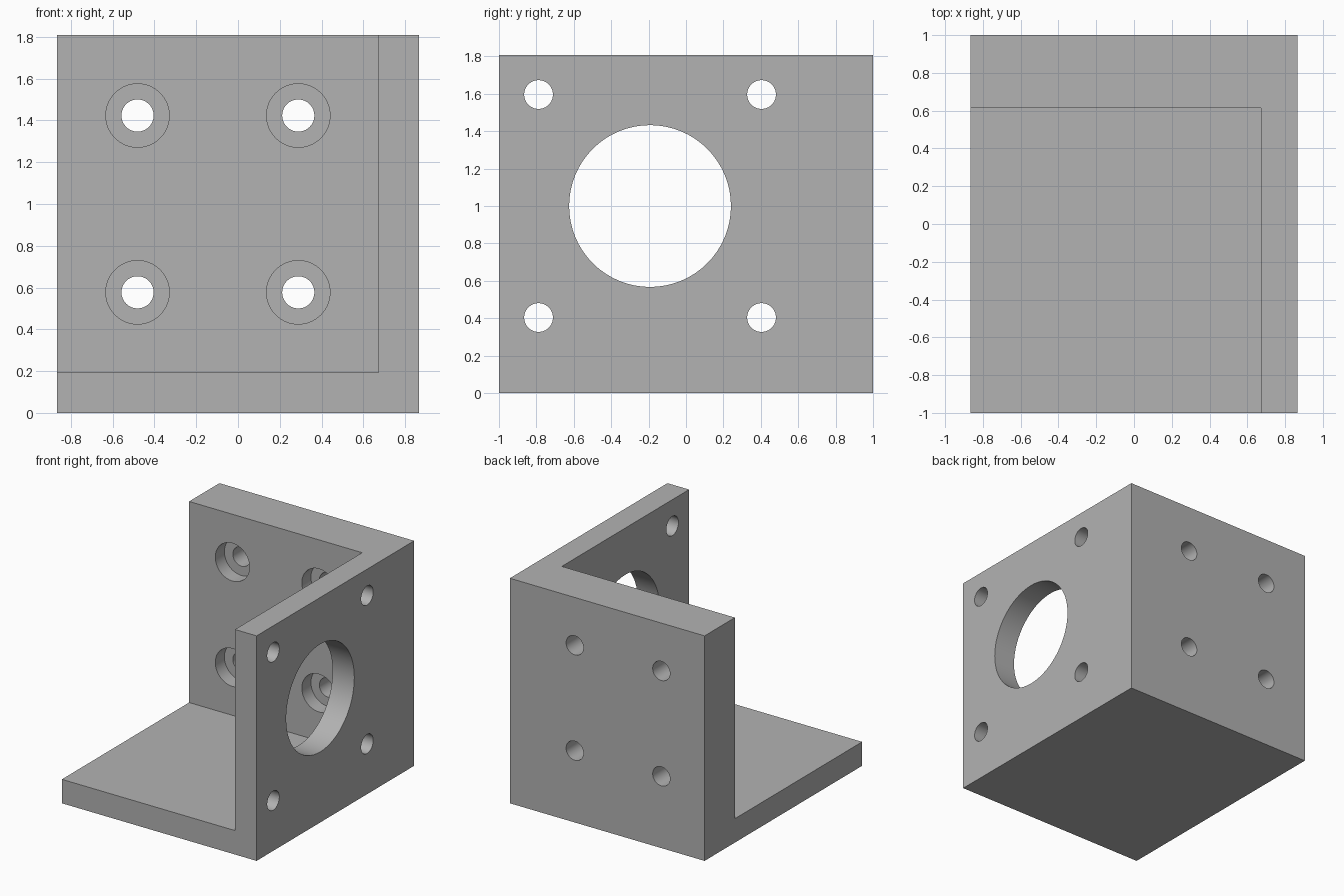
import bpy
import math

cube = bpy.data.objects.get("Cube")
if cube:
    bpy.data.objects.remove(cube, do_unlink=True)

MM = 2 / 104                     # one millimetre in scene units
WIDTH, DEPTH, HEIGHT = 90 * MM, 104 * MM, 94 * MM
WALL, BACK = 10 * MM, 20 * MM    # base and side wall, thick back wall
X0, Y0 = -WIDTH / 2, -DEPTH / 2

grey = bpy.data.materials.new("plain grey")
grey.use_nodes = True
colour = (0.448, 0.448, 0.448, 1)
grey.diffuse_color = colour
grey.node_tree.nodes["Principled BSDF"].inputs["Base Color"].default_value = colour


def box(name, low, high):
    centre = [(a + b) / 2 for a, b in zip(low, high)]
    bpy.ops.mesh.primitive_cube_add(size=1, location=centre)
    obj = bpy.context.object
    obj.name = name
    obj.scale = [b - a for a, b in zip(low, high)]
    bpy.ops.object.transform_apply(location=True, rotation=False, scale=True)
    obj.data.materials.append(grey)
    return obj


def cylinder(name, centre, radius, length, rotation):
    bpy.ops.mesh.primitive_cylinder_add(vertices=64, radius=radius, depth=length,
                                        location=centre, rotation=rotation)
    obj = bpy.context.object
    obj.name = name
    obj.data.materials.append(grey)
    return obj


def cut(body, cutter):
    cutter.hide_render = True
    bpy.context.view_layer.objects.active = body
    mod = body.modifiers.new("cut", "BOOLEAN")
    mod.operation = "DIFFERENCE"
    mod.solver = "EXACT"
    mod.object = cutter
    bpy.ops.object.modifier_apply(modifier=mod.name)
    bpy.data.objects.remove(cutter, do_unlink=True)


# Three-sided corner: solid block with its inner room removed
bracket = box("corner_bracket", (X0, Y0, 0), (-X0, -Y0, HEIGHT))
inner_x, inner_y = -X0 - WALL, -Y0 - BACK
cut(bracket, box("room_cutter", (X0 - 1, Y0 - 1, WALL), (inner_x, inner_y, HEIGHT + 1)))

# Centres of the inner wall faces
mid_x, mid_y, mid_z = (X0 + inner_x) / 2, (Y0 + inner_y) / 2, (WALL + HEIGHT) / 2
along_x, along_y = (0, math.pi / 2, 0), (math.pi / 2, 0, 0)
side_x = -X0 - WALL / 2

# Large round opening in the side wall
cut(bracket, cylinder("opening_cutter", (side_x, mid_y, mid_z), 22.5 * MM, 2 * WALL, along_x))

for sx in (-1, 1):
    for sz in (-1, 1):
        # Mounting holes in the side wall
        cut(bracket, cylinder("side_hole_cutter",
                              (side_x, mid_y + sx * 31 * MM, mid_z + sz * 31 * MM),
                              4 * MM, 2 * WALL, along_x))
        # Counterbored holes in the back wall
        x, z = mid_x + sx * 20 * MM, mid_z + sz * 22 * MM
        cut(bracket, cylinder("recess_cutter", (x, inner_y, z), 7.9 * MM, 12 * MM, along_y))
        cut(bracket, cylinder("back_hole_cutter", (x, -Y0 - BACK / 2, z), 4 * MM, 2 * BACK, along_y))

# Smooth hole walls, crisp plate edges
bpy.ops.object.select_all(action="DESELECT")
bracket.select_set(True)
bpy.context.view_layer.objects.active = bracket
bpy.ops.object.shade_smooth_by_angle(angle=math.radians(30))
